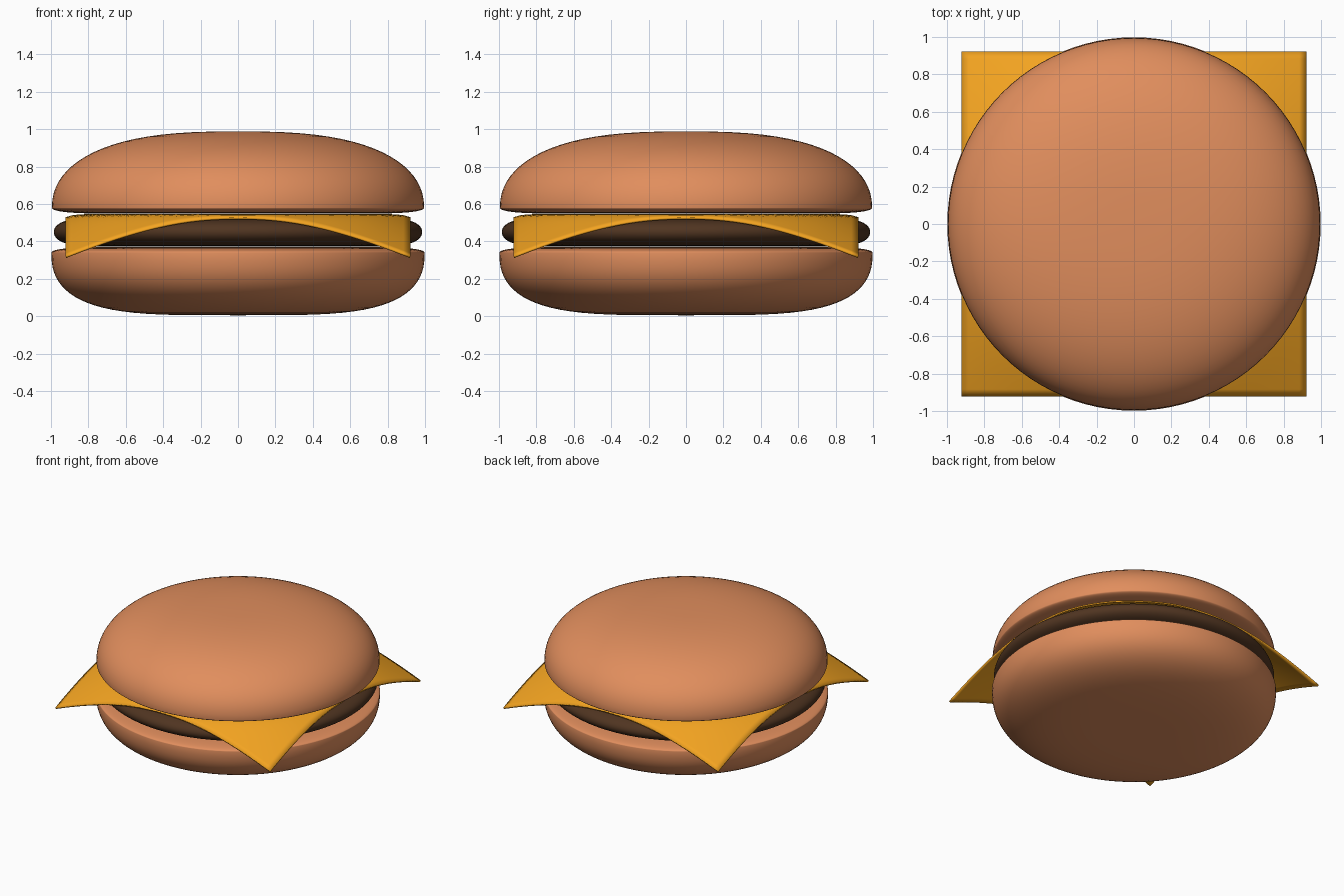
import bpy, bmesh, math

if "Cube" in bpy.data.objects:
    bpy.data.objects.remove(bpy.data.objects["Cube"])


def material(name, rgb):
    m = bpy.data.materials.new(name)
    m.diffuse_color = (*rgb, 1)
    m.use_nodes = True
    m.node_tree.nodes["Principled BSDF"].inputs["Base Color"].default_value = m.diffuse_color
    return m


def finish(name, bm, mat):
    bmesh.ops.recalc_face_normals(bm, faces=bm.faces)
    me = bpy.data.meshes.new(name)
    bm.to_mesh(me)
    bm.free()
    ob = bpy.data.objects.new(name, me)
    bpy.context.collection.objects.link(ob)
    me.materials.append(mat)
    bpy.ops.object.select_all(action='DESELECT')
    ob.select_set(True)
    bpy.context.view_layer.objects.active = ob
    bpy.ops.object.shade_smooth_by_angle(angle=math.radians(40))
    return ob


def quarter(radius, z, height, p, q, n=20):
    """Superellipse quarter from the rim (radius, z) to the axis."""
    pts = []
    for i in range(n + 1):
        t = math.pi / 2 * i / n
        r = radius * max(math.cos(t), 0) ** (2 / p) if i < n else 0
        pts.append((r, z + height * math.sin(t) ** (2 / q)))
    return pts


def round_part(name, mat, radius, z, up, down):
    """Lathe an upper and a lower quarter (height, p, q) around z."""
    prof = quarter(radius, z, -down[0], *down[1:])[::-1]
    prof += quarter(radius, z, *up)[1:]
    bm = bmesh.new()
    vs = [bm.verts.new((r, 0, h)) for r, h in prof]
    es = [bm.edges.new(pair) for pair in zip(vs, vs[1:])]
    bmesh.ops.spin(bm, geom=vs + es, cent=(0, 0, 0), axis=(0, 0, 1),
                   angle=2 * math.pi, steps=96)
    bmesh.ops.remove_doubles(bm, verts=bm.verts, dist=1e-4)
    return finish(name, bm, mat)


bread = material("bread", (0.75, 0.27, 0.11))
meat = material("meat", (0.08, 0.035, 0.015))
yellow = material("cheese", (0.9, 0.37, 0.015))

# Buns and patty
round_part("bottom_bun", bread, 0.998, 0.34, (0.03, 10, 2), (0.335, 4, 2.5))
round_part("patty", meat, 0.985, 0.45, (0.077, 14, 2), (0.077, 14, 2))
round_part("top_bun", bread, 0.995, 0.58, (0.408, 2.7, 2.2), (0.032, 10, 2))


# Cheese slice: square sheet draped over the round patty edge
def drape(r):
    d = r - 0.9
    return 0.542 - 0.56 * (d + math.sqrt(d * d + 0.0016)) / 2


bm = bmesh.new()
bmesh.ops.create_grid(bm, x_segments=48, y_segments=48, size=0.92)
for v in bm.verts:
    v.co.z = drape(math.hypot(v.co.x, v.co.y))
cheese = finish("cheese_slice", bm, yellow)
mod = cheese.modifiers.new("thickness", 'SOLIDIFY')
mod.thickness = 0.012
mod.offset = 0
